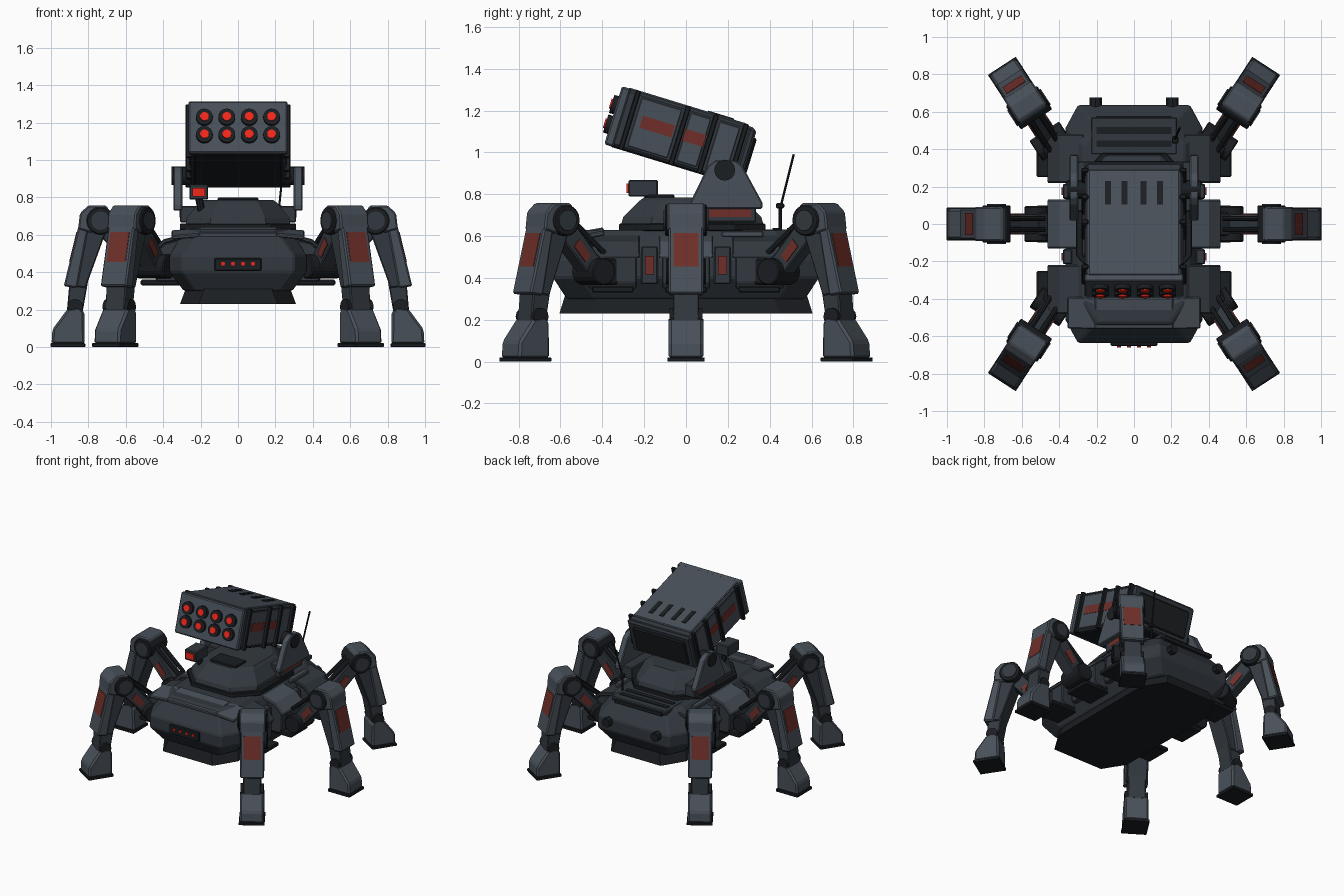
import bpy, bmesh
from math import radians, pi
from mathutils import Matrix, Vector

if "Cube" in bpy.data.objects:
    bpy.data.objects.remove(bpy.data.objects["Cube"])

I = Matrix.Identity(4)


def material(name, rgb):
    m = bpy.data.materials.new(name)
    m.diffuse_color = (*rgb, 1)
    m.use_nodes = True
    m.node_tree.nodes["Principled BSDF"].inputs["Base Color"].default_value = m.diffuse_color
    return m


HULL = material("hull_grey", (0.032, 0.040, 0.050))
PLATE = material("plate_grey", (0.065, 0.08, 0.10))
DARK = material("dark_metal", (0.011, 0.013, 0.016))
RED = material("dull_red", (0.16, 0.028, 0.022))
GLOW = material("glow_red", (0.9, 0.02, 0.01))


def finish(name, bm, mat, M=I, bevel=0.0):
    bmesh.ops.transform(bm, matrix=M, verts=bm.verts)
    bmesh.ops.recalc_face_normals(bm, faces=bm.faces)
    me = bpy.data.meshes.new(name)
    bm.to_mesh(me)
    bm.free()
    me.materials.append(mat)
    ob = bpy.data.objects.new(name, me)
    bpy.context.collection.objects.link(ob)
    if bevel:
        b = ob.modifiers.new("bevel", 'BEVEL')
        b.width, b.segments, b.limit_method = bevel, 1, 'ANGLE'
    return ob


def box(name, loc, size, mat, M=I, bevel=0.006, rot=None):
    bm = bmesh.new()
    bmesh.ops.create_cube(bm, size=1)
    R = rot if rot else I
    return finish(name, bm, mat, M @ Matrix.Translation(loc) @ R @ Matrix.Diagonal((*size, 1)), bevel)


def loft(name, rings, mat, M=I, bevel=0.0):
    bm = bmesh.new()
    vs = [[bm.verts.new(p) for p in r] for r in rings]
    n = len(vs[0])
    for a, b in zip(vs, vs[1:]):
        for i in range(n):
            bm.faces.new((a[i], a[(i + 1) % n], b[(i + 1) % n], b[i]))
    bm.faces.new(vs[0][::-1])
    bm.faces.new(vs[-1])
    return finish(name, bm, mat, M, bevel)


def prism(name, pts, width, mat, M=I, bevel=0.006):
    # profile in local x,z extruded symmetrically along y
    return loft(name, [[(x, s * width / 2, z) for x, z in pts] for s in (-1, 1)], mat, M, bevel)


def octagon(z, hx, hy, cx, cy, oy=0):
    q = [(hx, hy - cy), (hx - cx, hy)]
    pts = q + [(-x, y) for x, y in q[::-1]]
    pts += [(-x, -y) for x, y in pts]
    return [(x, y + oy, z) for x, y in pts]


def rod(name, a, b, r, mat, M=I, seg=16, bevel=0.0):
    a, b = Vector(a), Vector(b)
    d = b - a
    bm = bmesh.new()
    bmesh.ops.create_cone(bm, cap_ends=True, segments=seg, radius1=r, radius2=r, depth=d.length)
    T = Matrix.Translation((a + b) / 2) @ d.to_track_quat('Z', 'Y').to_matrix().to_4x4()
    return finish(name, bm, mat, M @ T, bevel)


def rx(deg):
    return Matrix.Rotation(radians(deg), 4, 'X')


def ry(deg):
    return Matrix.Rotation(radians(deg), 4, 'Y')


# Hull
loft("belly_skirt", [octagon(.23, .31, .605, .10, .16), octagon(.31, .28, .58, .10, .16)], DARK)
loft("hull", [octagon(.30, .29, .57, .06, .13), octagon(.40, .365, .635, .065, .12),
              octagon(.49, .365, .635, .065, .12), octagon(.60, .30, .55, .08, .11),
              octagon(.63, .27, .53, .08, .11)], HULL, bevel=.008)
box("front_armor", (0, -.475, .607), (.42, .17, .04), PLATE, rot=rx(10))
for s in (-1, 1):
    box("front_side_armor", (s * .28, -.475, .605), (.15, .17, .022), PLATE, rot=rx(10) @ ry(s * 5))
box("light_panel", (0, -.637, .44), (.25, .03, .07), DARK)
for x in (-.08, -.027, .027, .08):
    rod("front_light", (x, -.645, .445), (x, -.66, .445), .011, GLOW, seg=10)
for y in (.43, .50, .56):
    box("rear_vent", (0, y, .625 if y < .55 else .605), (.40, .035, .025), DARK, bevel=0)
box("rear_deck", (0, .47, .617), (.46, .20, .03), HULL)
for s in (-1, 1):
    rod("exhaust", (s * .205, .60, .47), (s * .205, .675, .47), .034, DARK, seg=8)
    # Shoulders that carry the legs
    for y, w in ((-.35, .26), (0, .26), (.35, .26)):
        S = Matrix.Translation((0, y, 0)) @ Matrix.Diagonal((s, 1, 1, 1))
        prism("shoulder_block", [(.2, .35), (.43, .35), (.45, .38), (.45, .50), (.39, .555), (.2, .60)],
              w - .03, HULL, S)
        prism("shoulder_plate", [(.27, .585), (.39, .553), (.46, .49), (.465, .51), (.40, .575), (.27, .61)],
              w, PLATE if y == 0 else HULL, S)
        box("shoulder_base", (.40, 0, .345), (.24, w - .06, .03), DARK, S)
    for y in (-.175, .175):
        box("side_panel", (s * .355, y, .46), (.05, .08, .18), HULL)
        box("side_marking", (s * .382, y, .46), (.012, .042, .09), RED, bevel=0)
    box("deck_rail", (s * .32, .27, .61), (.04, .20, .03), PLATE)

# Turret
loft("turret_ring", [octagon(.625, .31, .35, .14, .15, .03), octagon(.66, .31, .35, .14, .15, .03)], DARK, bevel=.005)
loft("turret", [octagon(.655, .28, .34, .13, .14, .03), octagon(.69, .275, .33, .13, .14, .03),
                octagon(.77, .21, .25, .10, .11, .03), octagon(.785, .19, .23, .10, .11, .03)], HULL)
box("turret_hatch", (0, -.12, .787), (.22, .13, .022), DARK)
for s in (-1, 1):
    Y = Matrix.Translation((s * .322, 0, 0)) @ Matrix.Rotation(pi / 2, 4, 'Z')
    prism("yoke_plate", [(.02, .73), (.365, .73), (.365, .76), (.27, .935), (.235, .962), (.14, .962), (.105, .935), (.02, .76)],
          .048, PLATE, Y)
    box("yoke_foot", (s * .265, .20, .71), (.09, .27, .09), HULL)
    box("turret_marking", (s * .306, .21, .71), (.012, .20, .038), RED, bevel=0)
    rod("yoke_pivot", (s * .24, .185, .915), (s * .356, .185, .915), .05, DARK, seg=16)

# Sensor and antenna
box("sensor_box", (-.21, -.205, .828), (.10, .14, .08), HULL)
box("sensor_lens", (-.21, -.278, .828), (.065, .014, .045), GLOW, bevel=0)
rod("sensor_post", (-.19, -.16, .70), (-.21, -.18, .80), .02, DARK, seg=8)
rod("antenna_post", (.22, .45, .60), (.22, .45, .74), .008, DARK, seg=8)
box("antenna_base", (.22, .45, .745), (.035, .04, .025), DARK)
rod("antenna", (.22, .455, .75), (.245, .515, .99), .006, DARK, seg=8)

# Missile pod, tilted up at the front
P = Matrix.Translation((0, -.04, 1.083)) @ rx(-17)
box("pod_body", (0, .015, 0), (.515, .66, .28), HULL, P, .012)
box("pod_front_frame", (0, -.30, 0), (.53, .045, .29), PLATE, P, .008)
box("pod_rear_frame", (0, .335, 0), (.53, .04, .27), HULL, P, .012)
box("pod_rear_cap", (0, .358, -.005), (.44, .02, .20), DARK, P, .008)
box("pod_bottom", (0, .01, -.14), (.47, .60, .015), DARK, P)
box("pod_top_plate", (0, .005, .14), (.49, .59, .018), PLATE, P)
for x in (-.18, -.06, .06, .18):
    for z in (-.048, .05):
        rod("launch_tube", (x, -.30, z), (x, -.345, z), .045, DARK, P, 16)
        rod("missile_tip", (x, -.335, z), (x, -.352, z), .024, GLOW, P, 12)
for x in (-.14, -.05, .05, .14):
    box("pod_top_slot", (x, .17, .148), (.032, .13, .012), DARK, P, 0)
for s in (-1, 1):
    for y in (-.24, .01, .15, .30):
        box("pod_strap", (s * .262, y, 0), (.035, .024, .295), DARK, P, .004)
    for y, l in ((-.105, .16), (.08, .105)):
        box("pod_marking", (s * .258, y, .01), (.014, l, .06), RED, P, 0)
    for y, l in ((-.115, .20), (.08, .10), (.225, .10)):
        box("pod_side_panel", (s * .256, y, 0), (.012, l, .24), PLATE, P, .003)

# Legs: local x runs outward from the hip
A, CX = 57, .39
LEGS = [("front_right", CX, -.358, -A), ("middle_right", .42, 0, 0), ("rear_right", CX, .358, A),
        ("front_left", -CX, -.358, 180 + A), ("middle_left", -.42, 0, 180), ("rear_left", -CX, .358, 180 - A)]
for n, hx, hy, ang in LEGS:
    L = Matrix.Translation((hx, hy, 0)) @ Matrix.Rotation(radians(ang), 4, 'Z')
    n += "_leg_"
    # hip and thigh
    box(n + "hip_mount", (.03, 0, .43), (.14, .13, .13), DARK, L, .01)
    rod(n + "hip_joint", (.10, -.095, .43), (.10, .095, .43), .065, DARK, L, 16, .006)
    prism(n + "thigh", [(.07, .47), (.13, .39), (.35, .63), (.29, .72)], .10, HULL, L)
    for s in (-1, 1):
        prism(n + "thigh_marking", [(.15, .505), (.18, .475), (.245, .55), (.215, .585)], .008, RED,
              L @ Matrix.Translation((0, s * .052, 0)), 0)
        rod(n + "thigh_piston", (.06, s * .03, .52), (.27, s * .03, .70), .014, DARK, L, 8)
    # knee
    rod(n + "knee_joint", (.315, -.10, .675), (.315, .10, .675), .075, DARK, L, 16, .006)
    rod(n + "knee_cap", (.315, -.107, .675), (.315, .107, .675), .05, HULL, L, 16)
    prism(n + "knee_armor", [(.25, .70), (.285, .757), (.38, .757), (.425, .715), (.435, .63), (.36, .61), (.30, .66)],
          .18, PLATE, L, .008)
    # shin
    prism(n + "shin", [(.27, .66), (.40, .70), (.495, .33), (.395, .315)], .14, HULL, L)
    prism(n + "shin_armor", [(.37, .69), (.422, .69), (.512, .325), (.44, .315)], .165, PLATE, L, .008)
    prism(n + "shin_marking", [(.43, .61), (.444, .615), (.483, .455), (.47, .455)], .12, RED, L, 0)
    prism(n + "shin_strut", [(.38, .36), (.48, .36), (.495, .19), (.41, .19)], .125, HULL, L)
    # foot
    rod(n + "ankle_joint", (.45, -.08, .215), (.45, .08, .215), .042, DARK, L, 12)
    prism(n + "foot", [(.40, .015), (.577, .015), (.572, .095), (.49, .205), (.43, .215), (.402, .19)],
          .165, PLATE, L, .012)
    box(n + "sole", (.489, 0, .01), (.185, .178, .02), DARK, L, .003)
